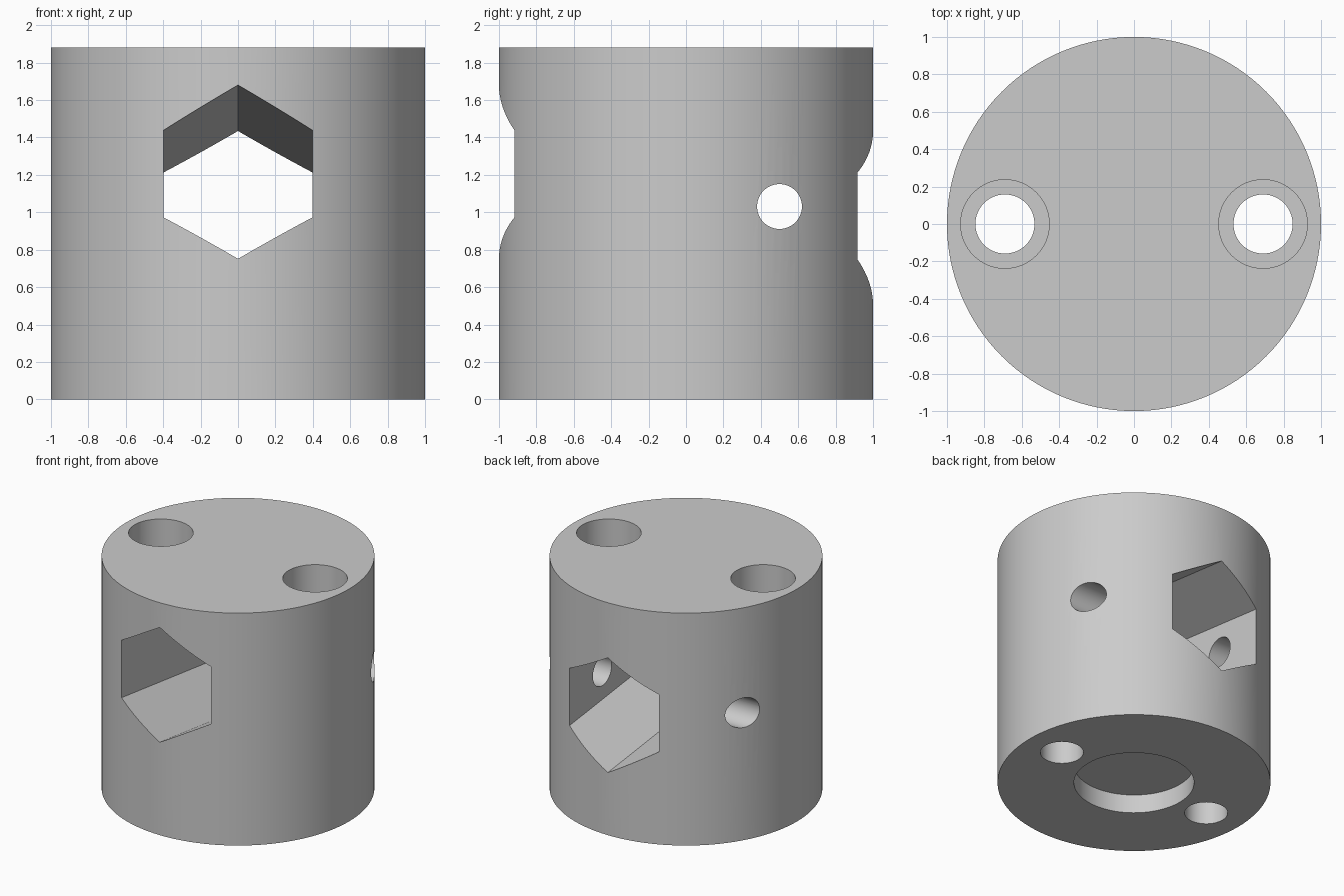
import bpy
from math import atan, cos, pi, radians

HEIGHT = 1.88
BOLT_X = 0.69

cube = bpy.data.objects.get("Cube")
if cube:
    bpy.data.objects.remove(cube, do_unlink=True)

steel = bpy.data.materials.new("light_grey")
steel.use_nodes = True
grey = (0.6, 0.6, 0.6, 1)
steel.diffuse_color = grey
steel.node_tree.nodes["Principled BSDF"].inputs["Base Color"].default_value = grey


def cylinder(name, radius, depth, location, rotation=(0, 0, 0), sides=64):
    bpy.ops.mesh.primitive_cylinder_add(vertices=sides, radius=radius, depth=depth,
                                        location=location, rotation=rotation)
    obj = bpy.context.object
    obj.name = name
    obj.data.materials.append(steel)
    return obj


def cut(body, cutter):
    cutter.hide_render = True
    mod = body.modifiers.new(cutter.name, 'BOOLEAN')
    mod.operation = 'DIFFERENCE'
    mod.solver = 'EXACT'
    mod.object = cutter
    bpy.context.view_layer.objects.active = body
    bpy.ops.object.modifier_apply(modifier=mod.name)
    bpy.data.objects.remove(cutter, do_unlink=True)


# Main round body
body = cylinder("round_body", 1, HEIGHT, (0, 0, HEIGHT / 2), sides=128)

# Hexagonal tunnel, sloping down towards the back, point upwards
tilt = atan(0.1228)
cut(body, cylinder("hex_tunnel", 0.461, 4, (0, 0, 1.093),
                   (pi / 2 - tilt, 0, 0), sides=6))

# Cross pin hole from side to side
cut(body, cylinder("cross_hole", 0.12, 3, (0, 0.5, 1.031), (0, pi / 2, 0)))

# Counterbored bolt holes
BORE_DEPTH = 0.4
for side in (-1, 1):
    cut(body, cylinder("bolt_hole", 0.158, 4, (side * BOLT_X, 0, 1)))
    cut(body, cylinder("counterbore", 0.237, 2 * BORE_DEPTH, (side * BOLT_X, 0, HEIGHT)))

# Shallow round recess underneath
cut(body, cylinder("bottom_recess", 0.44, 0.3, (0, 0, 0)))

# Smooth walls with sharp rims
bpy.ops.object.select_all(action='DESELECT')
body.select_set(True)
bpy.context.view_layer.objects.active = body
bpy.ops.object.shade_smooth_by_angle(angle=radians(25))
